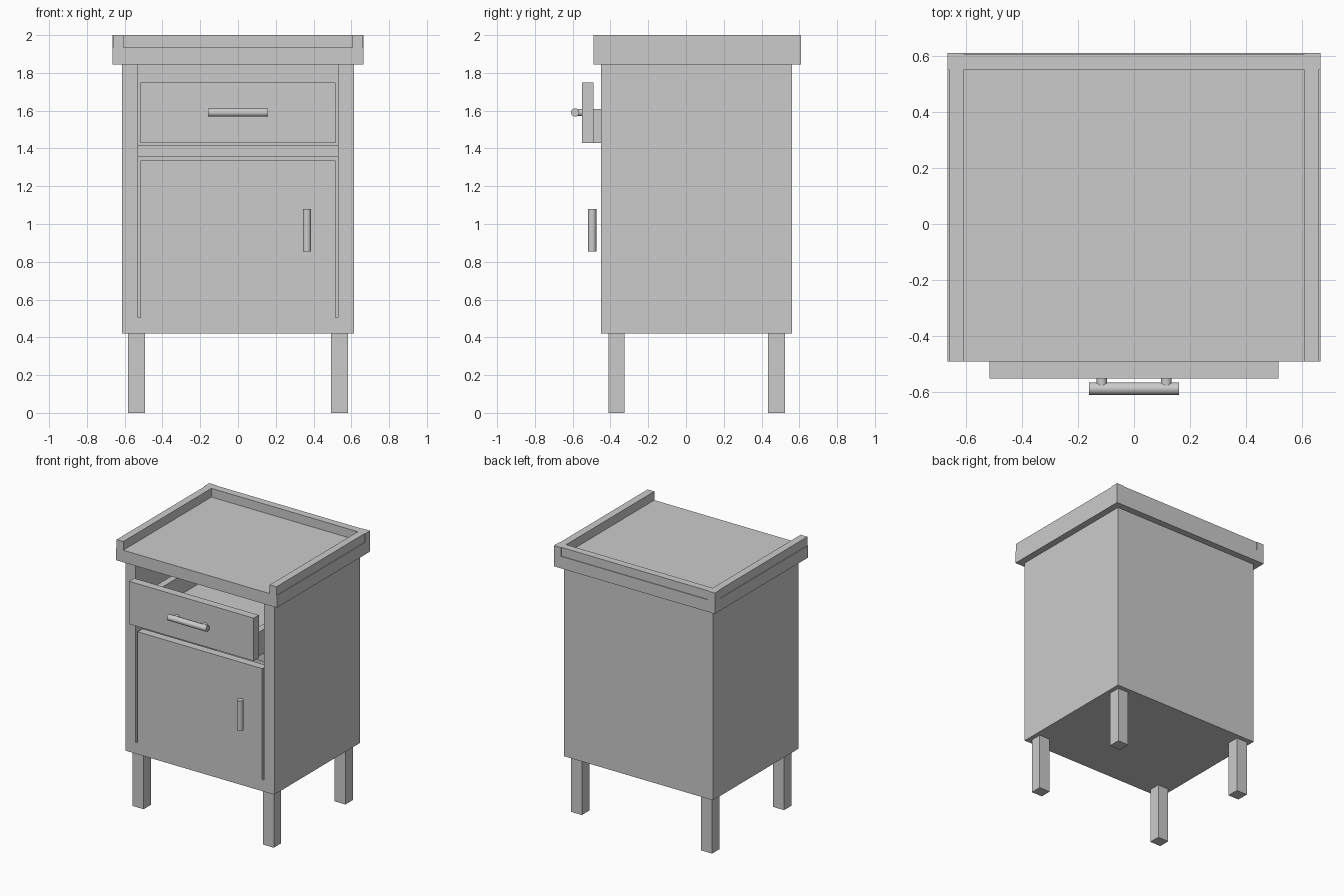
import bpy
import math

if "Cube" in bpy.data.objects:
    bpy.data.objects.remove(bpy.data.objects["Cube"])

paint = bpy.data.materials.new("plain grey")
paint.diffuse_color = (0.6, 0.6, 0.6, 1)
paint.use_nodes = True
paint.node_tree.nodes["Principled BSDF"].inputs["Base Color"].default_value = paint.diffuse_color


def box(name, x, y, z):
    """Box from (min, max) ranges."""
    bpy.ops.mesh.primitive_cube_add(size=1, location=[(a + b) / 2 for a, b in (x, y, z)])
    ob = bpy.context.object
    ob.name = name
    ob.scale = [b - a for a, b in (x, y, z)]
    bpy.ops.object.transform_apply(location=False, rotation=False, scale=True)
    ob.data.materials.append(paint)
    return ob


def rod(name, centre, radius, length, rotation):
    bpy.ops.mesh.primitive_cylinder_add(vertices=32, radius=radius, depth=length,
                                        location=centre, rotation=rotation)
    ob = bpy.context.object
    ob.name = name
    ob.data.materials.append(paint)
    bpy.ops.object.shade_smooth_by_angle(angle=math.radians(40))
    return ob


def span(side, a, b):
    """Mirror an x range to the given side."""
    return tuple(sorted((side * a, side * b)))


# Cabinet carcass
box("bottom_panel", (-0.53, 0.53), (-0.45, 0.56), (0.42, 0.505))
box("back_panel", (-0.53, 0.53), (0.50, 0.56), (0.505, 1.845))
box("divider_shelf", (-0.53, 0.53), (-0.39, 0.50), (1.355, 1.415))
box("door", (-0.515, 0.515), (-0.45, -0.39), (0.505, 1.335))

# Table top with back rail
box("top_slab", (-0.665, 0.665), (-0.49, 0.61), (1.845, 1.935))
box("back_rail", (-0.605, 0.605), (0.55, 0.605), (1.935, 2.0))

# Drawer, slightly pulled out
box("drawer_front", (-0.515, 0.515), (-0.55, -0.49), (1.43, 1.75))
box("drawer_bottom", (-0.45, 0.45), (-0.49, 0.36), (1.43, 1.47))
box("drawer_back", (-0.45, 0.45), (0.31, 0.36), (1.47, 1.61))

# Mirrored parts
for s, side in ((-1, "left"), (1, "right")):
    box(side + "_panel", span(s, 0.53, 0.615), (-0.45, 0.56), (0.42, 1.845))
    box(side + "_rail", span(s, 0.605, 0.66), (-0.49, 0.55), (1.935, 2.0))
    box(side + "_rail_corner", span(s, 0.605, 0.665), (0.55, 0.61), (1.935, 2.0))
    box(side + "_drawer_side", span(s, 0.45, 0.50), (-0.49, 0.36), (1.43, 1.61))
    for end, y in (("front", (-0.41, -0.325)), ("back", (0.435, 0.525))):
        box(f"{end}_{side}_leg", span(s, 0.493, 0.583), y, (0, 0.42))
    rod(side + "_handle_post", (s * 0.115, -0.565, 1.59), 0.019, 0.04, (math.pi / 2, 0, 0))

# Handles
rod("drawer_handle", (0, -0.587, 1.59), 0.022, 0.32, (0, math.pi / 2, 0))
rod("door_handle", (0.365, -0.497, 0.968), 0.022, 0.225, (0, 0, 0))
